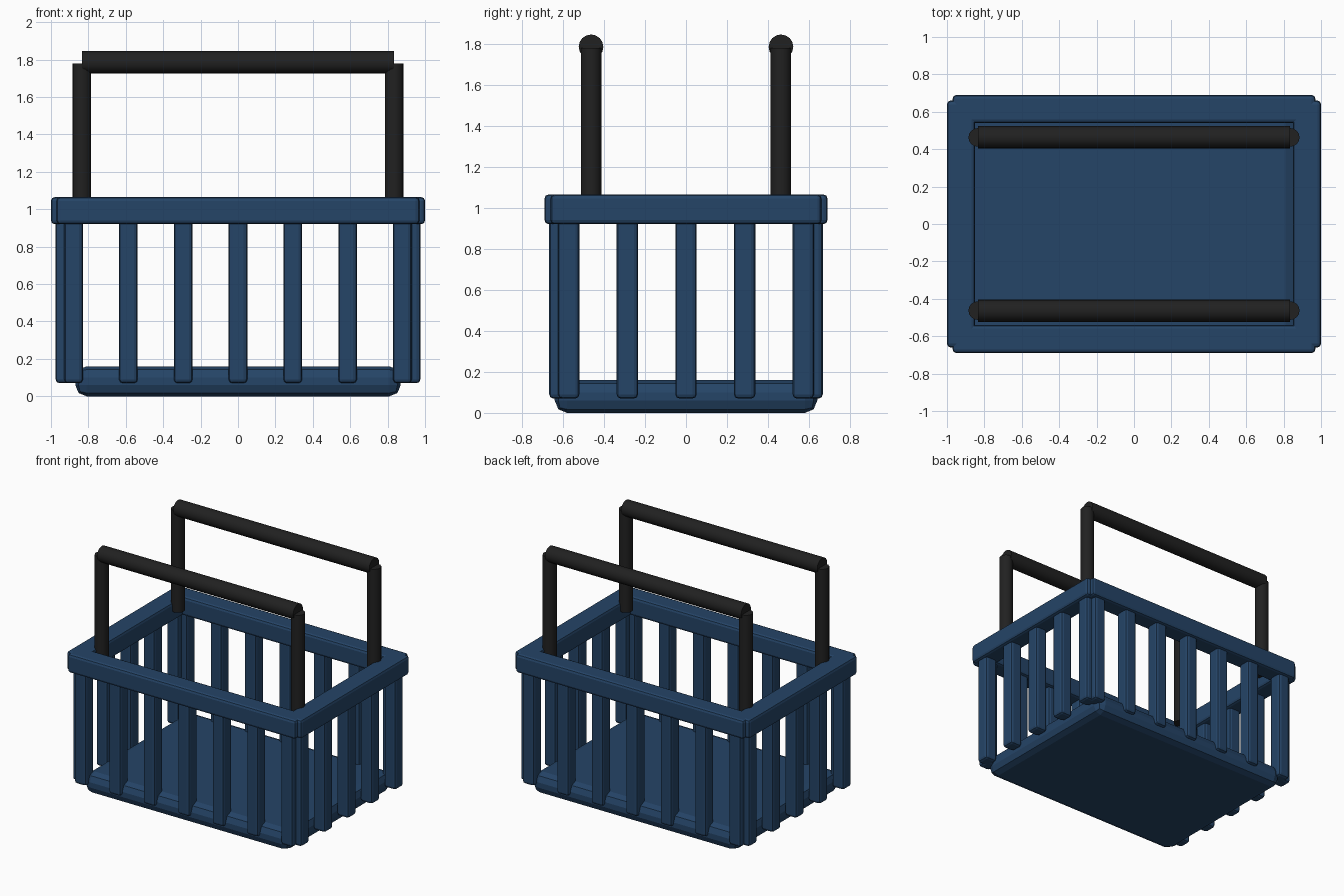
import bpy, math

if "Cube" in bpy.data.objects:
    bpy.data.objects.remove(bpy.data.objects["Cube"])


def material(name, rgb):
    m = bpy.data.materials.new(name)
    m.diffuse_color = (*rgb, 1)
    m.use_nodes = True
    m.node_tree.nodes["Principled BSDF"].inputs["Base Color"].default_value = m.diffuse_color
    return m


BLUE = material("navy blue plastic", (0.018, 0.058, 0.135))
BLACK = material("black handle", (0.015, 0.015, 0.015))


def box(name, lo, hi, bevel, segments=2):
    """Rounded box between two corners."""
    bpy.ops.mesh.primitive_cube_add(size=1, location=[(a + b) / 2 for a, b in zip(lo, hi)])
    ob = bpy.context.object
    ob.name = name
    ob.scale = [b - a for a, b in zip(lo, hi)]
    bpy.ops.object.transform_apply(location=False, rotation=False, scale=True)
    mod = ob.modifiers.new("rounded edges", "BEVEL")
    mod.width = bevel
    mod.segments = segments
    ob.data.materials.append(BLUE)
    return ob


def rod(name, radius, length, location, rotation=(0, 0, 0)):
    bpy.ops.mesh.primitive_cylinder_add(vertices=16, radius=radius, depth=length,
                                        location=location, rotation=rotation)
    ob = bpy.context.object
    ob.name = name
    ob.data.materials.append(BLACK)
    bpy.ops.object.shade_smooth_by_angle(angle=math.radians(30))


# Floor slab
box("floor", (-0.87, -0.64, 0), (0.87, 0.64, 0.16), 0.06)

for s, side in ((-1, "front"), (1, "back")):
    # Long rim bar and its slats
    y = s * 0.615
    box(f"{side}_rim", (-0.97, y - 0.075, 0.92), (0.97, y + 0.075, 1.065), 0.02)
    for i in range(7):
        x = (i - 3) * 0.293
        box(f"{side}_slat", (x - 0.05, y - 0.052, 0.07), (x + 0.05, y + 0.052, 0.97), 0.02)

    # Handle: two posts and a grip
    for px in (-0.835, 0.835):
        rod(f"{side}_handle_post", 0.05, 0.78, (px, s * 0.463, 1.39))
    rod(f"{side}_handle_grip", 0.06, 1.67, (0, s * 0.463, 1.785), (0, math.pi / 2, 0))

for s, side in ((-1, "left"), (1, "right")):
    # Short rim bar and its slats
    x = s * 0.925
    box(f"{side}_rim", (x - 0.075, -0.66, 0.92), (x + 0.075, 0.66, 1.065), 0.02)
    for i in range(5):
        y = (i - 2) * 0.286
        box(f"{side}_slat", (x - 0.05, y - 0.052, 0.07), (x + 0.05, y + 0.052, 0.97), 0.02)
